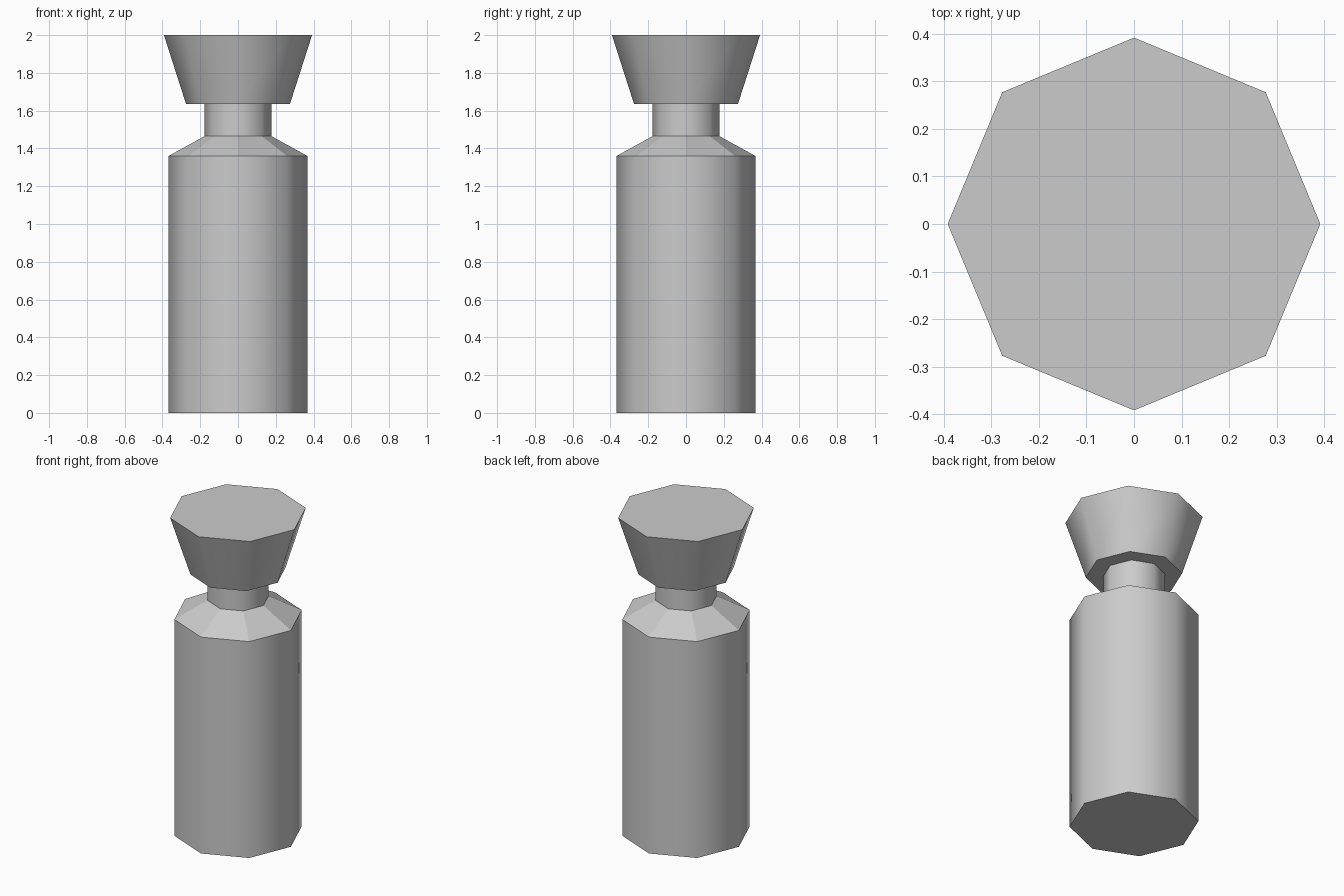
import bpy
import bmesh
from math import cos, sin, tau

SIDES = 8

cube = bpy.data.objects.get("Cube")
if cube:
    bpy.data.objects.remove(cube, do_unlink=True)

grey = bpy.data.materials.new("light grey")
grey.use_nodes = True
grey.diffuse_color = (0.6, 0.6, 0.6, 1)
grey.node_tree.nodes["Principled BSDF"].inputs["Base Color"].default_value = (0.6, 0.6, 0.6, 1)


def lathe(name, profile, flat_bands=()):
    """Closed eight-sided solid from (radius, height) pairs, smooth around, creased at rings."""
    bm = bmesh.new()
    rings = [[bm.verts.new((r * cos(tau * i / SIDES), r * sin(tau * i / SIDES), z))
              for i in range(SIDES)] for r, z in profile]
    bm.faces.new(rings[0][::-1])
    bm.faces.new(rings[-1])
    for band, (low, high) in enumerate(zip(rings, rings[1:])):
        for i in range(SIDES):
            j = (i + 1) % SIDES
            face = bm.faces.new((low[i], low[j], high[j], high[i]))
            face.smooth = band not in flat_bands
    # Keep every horizontal ring edge sharp
    for edge in bm.edges:
        a, b = edge.verts
        edge.smooth = abs(a.co.z - b.co.z) > 1e-5
    mesh = bpy.data.meshes.new(name)
    bm.to_mesh(mesh)
    bm.free()
    mesh.materials.append(grey)
    obj = bpy.data.objects.new(name, mesh)
    bpy.context.collection.objects.link(obj)
    return obj


# Body with faceted shoulder and neck
lathe("bottle", [(0.368, 0), (0.368, 1.36), (0.177, 1.465), (0.177, 1.64)], flat_bands=(1,))

# Flared stopper
lathe("stopper", [(0.275, 1.635), (0.392, 2)])
